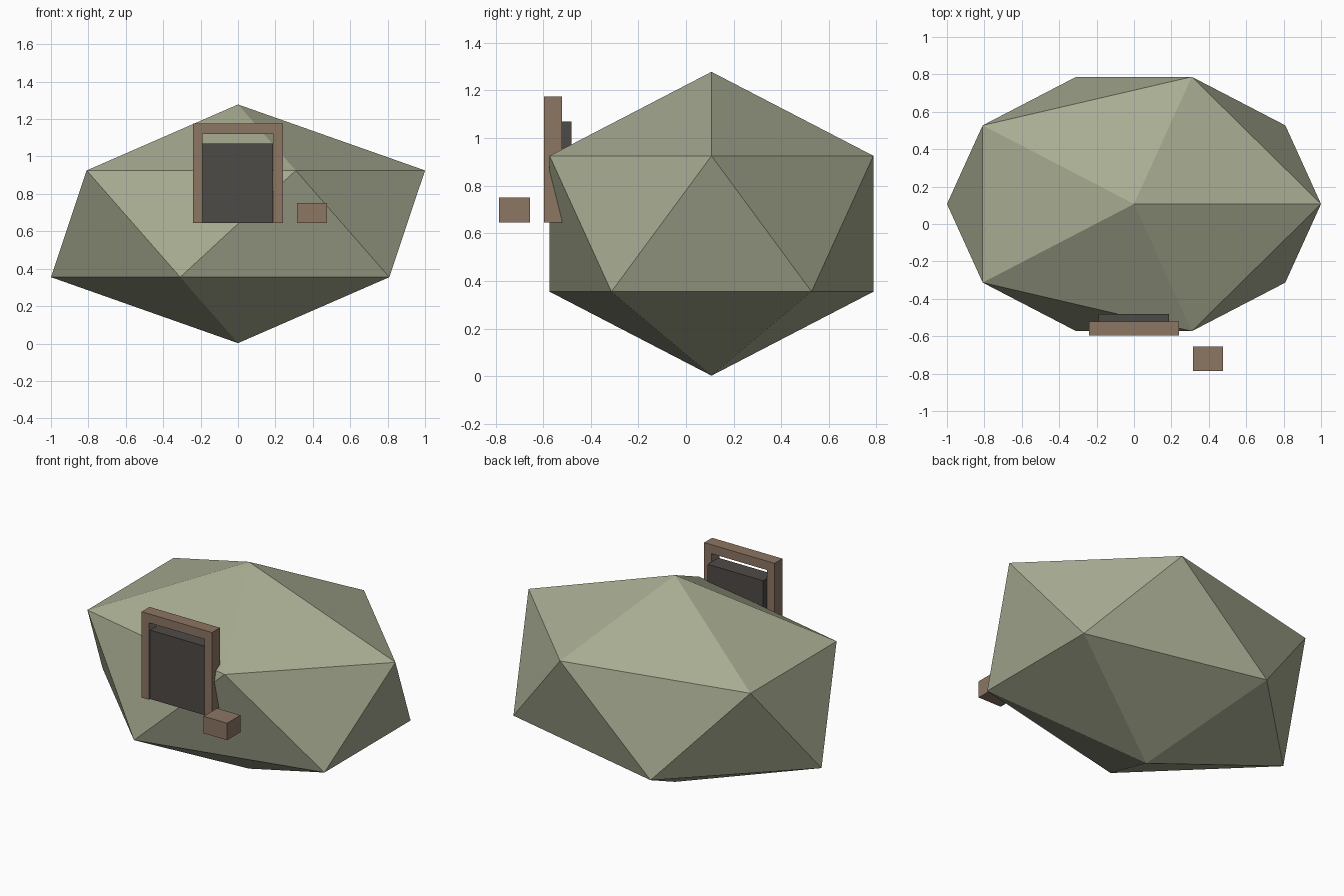
import bpy, bmesh, math

if "Cube" in bpy.data.objects:
    bpy.data.objects.remove(bpy.data.objects["Cube"])


def material(name, rgb):
    m = bpy.data.materials.new(name)
    m.diffuse_color = (*rgb, 1.0)
    m.use_nodes = True
    m.node_tree.nodes["Principled BSDF"].inputs["Base Color"].default_value = m.diffuse_color
    return m


STONE = material("sage_stone", (0.392, 0.413, 0.287))
WOOD = material("brown_wood", (0.262, 0.181, 0.127))
DARK = material("dark_door", (0.076, 0.069, 0.061))


def add_mesh(name, bm, mat):
    bmesh.ops.recalc_face_normals(bm, faces=bm.faces)
    mesh = bpy.data.meshes.new(name)
    bm.to_mesh(mesh)
    bm.free()
    mesh.materials.append(mat)
    obj = bpy.data.objects.new(name, mesh)
    bpy.context.collection.objects.link(obj)
    return obj


def extrude_y(name, outline, y0, y1, mat):
    """Extrude an x-z outline from y0 back to y1."""
    bm = bmesh.new()
    face = bm.faces.new([bm.verts.new((x, y0, z)) for x, z in outline])
    ext = bmesh.ops.extrude_face_region(bm, geom=[face])["geom"]
    for v in ext:
        if isinstance(v, bmesh.types.BMVert):
            v.co.y = y1
    return add_mesh(name, bm, mat)


def box(name, x0, x1, y0, y1, z0, z1, mat):
    return extrude_y(name, [(x0, z0), (x1, z0), (x1, z1), (x0, z1)], y0, y1, mat)


# Boulder: a stretched icosahedron made of two poles and two staggered rings
CY, CZ, RX, RY, RZ = 0.107, 0.64, 1.0, 0.715, 0.638
RING_Z = RZ / math.sqrt(5)
bm = bmesh.new()
top = bm.verts.new((0, CY, CZ + RZ))
bottom = bm.verts.new((0, CY, CZ - RZ))


def ring(offset, z):
    angles = [math.radians(offset + 72 * i) for i in range(5)]
    return [bm.verts.new((RX * math.cos(a), CY + RY * math.sin(a), z)) for a in angles]


upper = ring(0, CZ + RING_Z)
lower = ring(36, CZ - RING_Z)
for i in range(5):
    j = (i + 1) % 5
    bm.faces.new((top, upper[i], upper[j]))
    bm.faces.new((upper[i], lower[i], upper[j]))
    bm.faces.new((lower[i], lower[j], upper[j]))
    bm.faces.new((bottom, lower[j], lower[i]))
add_mesh("boulder", bm, STONE)

# Door frame: one arch-shaped outline, open at the bottom
extrude_y("door_frame",
          [(-0.24, 0.645), (-0.19, 0.645), (-0.19, 1.12), (0.19, 1.12),
           (0.19, 0.645), (0.24, 0.645), (0.24, 1.175), (-0.24, 1.175)],
          -0.597, -0.52, WOOD)

# Door panel, slightly recessed in front and sticking out behind the frame
box("door_panel", -0.19, 0.188, -0.585, -0.48, 0.645, 1.07, DARK)

# Loose block beside the door
box("side_block", 0.315, 0.475, -0.785, -0.655, 0.645, 0.75, WOOD)
